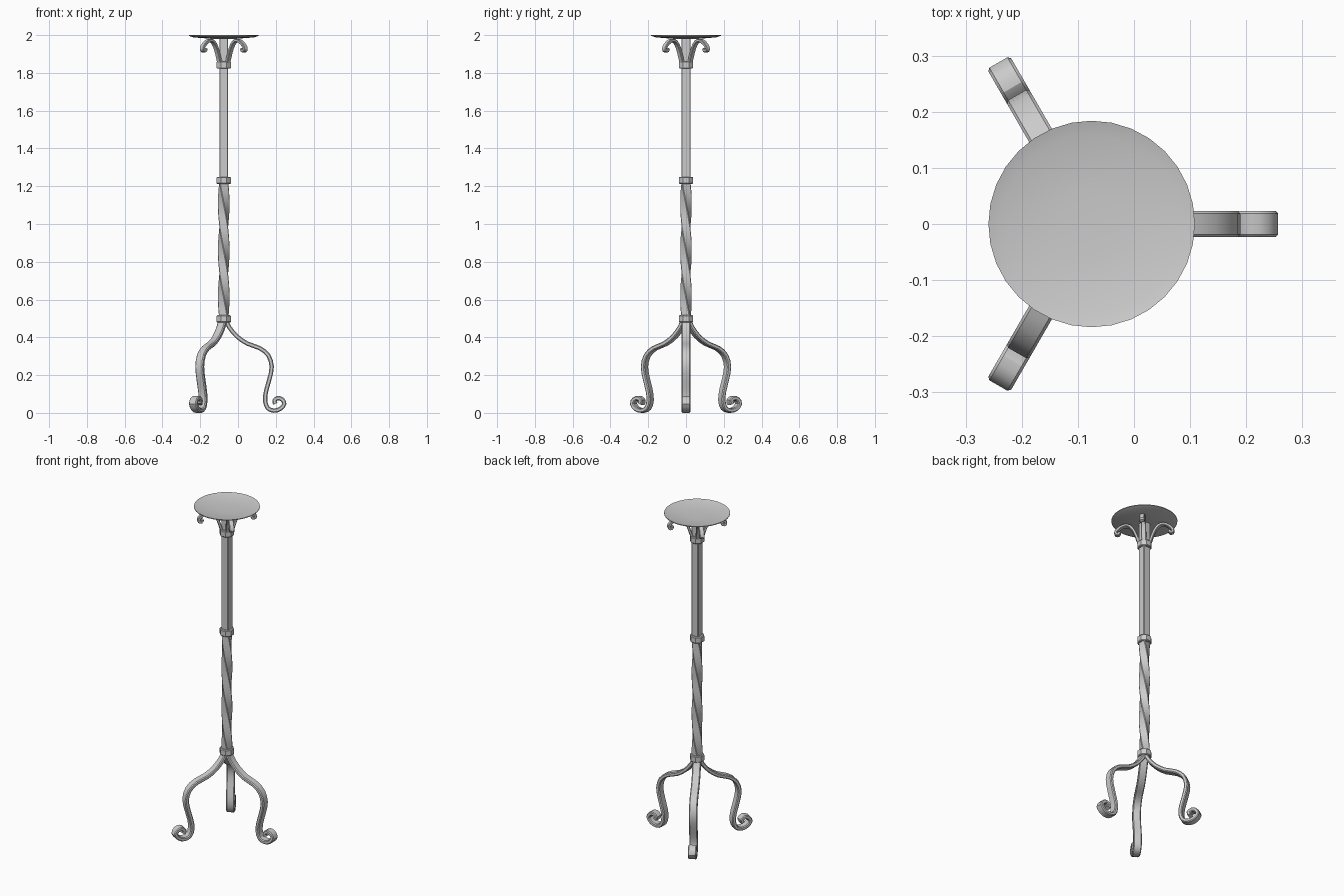
import bpy, bmesh, math
from mathutils import Vector

if "Cube" in bpy.data.objects:
    bpy.data.objects.remove(bpy.data.objects["Cube"])

CX = -0.0755  # x of the stand's axis


def finish(name, bm, smooth=30):
    bmesh.ops.recalc_face_normals(bm, faces=bm.faces)
    me = bpy.data.meshes.new(name)
    bm.to_mesh(me)
    bm.free()
    ob = bpy.data.objects.new(name, me)
    bpy.context.collection.objects.link(ob)
    ob.location.x = CX
    if smooth:
        bpy.ops.object.select_all(action='DESELECT')
        ob.select_set(True)
        bpy.context.view_layer.objects.active = ob
        bpy.ops.object.shade_smooth_by_angle(angle=math.radians(smooth))
    return ob


def skin(name, rings, smooth=30):
    """Join closed rings of points and cap both ends."""
    bm = bmesh.new()
    vs = [[bm.verts.new(p) for p in r] for r in rings]
    n = len(vs[0])
    for a, b in zip(vs, vs[1:]):
        for i in range(n):
            j = (i + 1) % n
            bm.faces.new((a[i], a[j], b[j], b[i]))
    bm.faces.new(vs[0])
    bm.faces.new(vs[-1])
    return finish(name, bm, smooth)


def chamfered(w, t, c):
    """Rectangle with cut corners."""
    w, t = w / 2, t / 2
    return [(w, -t + c), (w, t - c), (w - c, t), (-w + c, t),
            (-w, t - c), (-w, -t + c), (-w + c, -t), (w - c, -t)]


def curve_points(pts, steps):
    """Smooth path through the given (radius, z) points."""
    p = [Vector(q) for q in pts]
    p = [2 * p[0] - p[1]] + p + [2 * p[-1] - p[-2]]
    out = []
    for a, b, c, d in zip(p, p[1:], p[2:], p[3:]):
        for k in range(steps):
            t = k / steps
            out.append(0.5 * (2 * b + (c - a) * t + (2 * a - 5 * b + 4 * c - d) * t * t
                              + (3 * b - a - 3 * c + d) * t ** 3))
    return out + [p[-2]]


def scroll_bar(name, pts, section, angle):
    """Flat bar bent in a vertical plane turned by angle about the axis."""
    path = curve_points(pts, 2)
    ca, sa = math.cos(angle), math.sin(angle)
    rings = []
    for i, p in enumerate(path):
        d = (path[min(i + 1, len(path) - 1)] - path[max(i - 1, 0)]).normalized()
        nrm = Vector((-d.y, d.x))
        ring = []
        for w, t in section:
            q = p + nrm * t
            ring.append((q.x * ca - w * sa, q.x * sa + w * ca, q.y))
        rings.append(ring)
    return skin(name, rings)


def square_bar(name, levels, smooth=0):
    """Square post through (z, twist) levels."""
    sec = chamfered(0.046, 0.046, 0.003)
    return skin(name, [[(x * math.cos(a) - y * math.sin(a),
                         x * math.sin(a) + y * math.cos(a), z) for x, y in sec]
                       for z, a in levels], smooth)


# Post: plain upper half, twisted lower half
square_bar("upper_post", [(1.22, 0), (1.985, 0)])
N = 12
square_bar("twisted_post", [(0.49 + 0.74 * i / N, -math.radians(270) * (i / N - 1))
                            for i in range(N + 1)], 25)

# Eight-sided collars
for name, z in (("lower_collar", 0.498), ("middle_collar", 1.231), ("upper_collar", 1.842)):
    rings = []
    for dz, r in ((-0.019, 0.037), (-0.015, 0.041), (0.015, 0.041), (0.019, 0.037)):
        rings.append([(r * math.cos(math.pi * (k + 0.5) / 4),
                       r * math.sin(math.pi * (k + 0.5) / 4), z + dz) for k in range(8)])
    skin(name, rings, 0)

# Three scrolled legs
leg = [(0.010, 0.495), (0.028, 0.455), (0.070, 0.405), (0.125, 0.367), (0.190, 0.343),
       (0.236, 0.305), (0.254, 0.245), (0.242, 0.180), (0.224, 0.115), (0.219, 0.065),
       (0.233, 0.025), (0.266, 0.012), (0.300, 0.022), (0.321, 0.048), (0.308, 0.072),
       (0.284, 0.078), (0.268, 0.064), (0.274, 0.048)]
for k in range(3):
    scroll_bar(f"leg_{k + 1}", leg, chamfered(0.047, 0.023, 0.005), k * math.tau / 3)

# Four scrolled brackets under the dish
bracket = [(0.024, 1.835), (0.038, 1.880), (0.056, 1.930), (0.080, 1.964), (0.108, 1.972),
           (0.138, 1.958), (0.159, 1.934), (0.158, 1.919), (0.145, 1.917), (0.139, 1.929)]
for k in range(4):
    scroll_bar(f"bracket_{k + 1}", bracket, chamfered(0.028, 0.016, 0.003),
               (k + 0.5) * math.pi / 2)

# Shallow round dish
profile = [(0.06, 1.986), (0.16, 1.993), (0.184, 2.0), (0.184, 1.996),
           (0.16, 1.988), (0.06, 1.980)]
skin("dish", [[(r * math.cos(math.tau * k / 32), r * math.sin(math.tau * k / 32), z)
               for k in range(32)] for r, z in profile])
